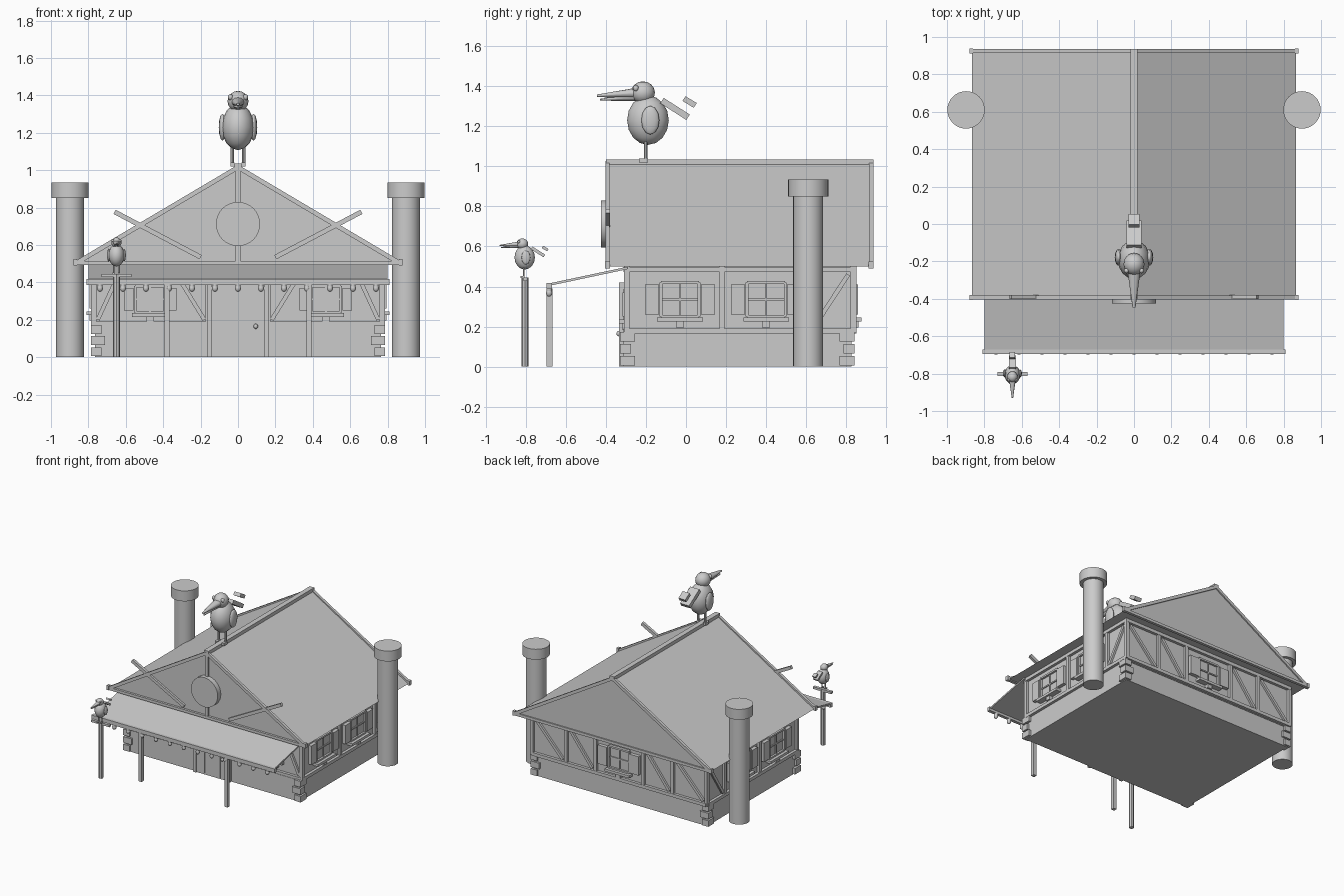
import bpy
import math
from mathutils import Vector, Matrix

if "Cube" in bpy.data.objects:
    bpy.data.objects.remove(bpy.data.objects["Cube"], do_unlink=True)

grey = bpy.data.materials.new("plain_grey")
grey.use_nodes = True
grey.diffuse_color = (0.6, 0.6, 0.6, 1)
grey.node_tree.nodes["Principled BSDF"].inputs["Base Color"].default_value = (0.6, 0.6, 0.6, 1)
round_parts = []


def finish(name, smooth=False):
    ob = bpy.context.object
    ob.name = name
    ob.data.materials.append(grey)
    if smooth:
        round_parts.append(ob)
    return ob


def mesh(name, verts, faces):
    me = bpy.data.meshes.new(name)
    me.from_pydata(verts, [], faces)
    me.materials.append(grey)
    ob = bpy.data.objects.new(name, me)
    bpy.context.collection.objects.link(ob)
    return ob


def beam(name, p, q, normal, width, depth):
    """Box from p to q, depth along normal, width across both."""
    p, q = Vector(p), Vector(q)
    along = (q - p).normalized()
    n = Vector(normal).normalized() * depth / 2
    w = along.cross(n).normalized() * width / 2
    verts = [e + i * w + j * n for e in (p, q) for i, j in ((-1, -1), (1, -1), (1, 1), (-1, 1))]
    faces = [(3, 2, 1, 0), (4, 5, 6, 7)] + [(i, (i + 1) % 4, (i + 1) % 4 + 4, i + 4) for i in range(4)]
    return mesh(name, verts, faces)


def box(name, x0, x1, y0, y1, z0, z1):
    x, y = (x0 + x1) / 2, (y0 + y1) / 2
    return beam(name, (x, y, z0), (x, y, z1), (0, 1, 0), abs(x1 - x0), abs(y1 - y0))


def ball(name, loc, size, segs=16):
    bpy.ops.mesh.primitive_uv_sphere_add(segments=segs, ring_count=segs // 2, radius=1, location=loc)
    bpy.context.object.scale = size
    return finish(name, True)


def rod(name, p, q, r1, r2=None, segs=32):
    p, q = Vector(p), Vector(q)
    d = q - p
    bpy.ops.mesh.primitive_cone_add(vertices=segs, radius1=r1, radius2=r1 if r2 is None else r2,
                                    depth=d.length, location=(p + q) / 2)
    bpy.context.object.rotation_euler = d.to_track_quat('Z', 'Y').to_euler()
    return finish(name, True)


# Wall planes: origin, horizontal direction, outward normal
WALLS = {
    "front": (Vector((0, -0.29, 0)), Vector((1, 0, 0)), Vector((0, -1, 0))),
    "back": (Vector((0, 0.83, 0)), Vector((1, 0, 0)), Vector((0, 1, 0))),
    "left": (Vector((0.765, 0, 0)), Vector((0, 1, 0)), Vector((1, 0, 0))),
    "right": (Vector((-0.765, 0, 0)), Vector((0, 1, 0)), Vector((-1, 0, 0))),
}


def on_wall(side, name, u0, z0, u1, z1, width, depth=0.02):
    o, u, n = WALLS[side]
    lift = o + n * depth / 2
    up = Vector((0, 0, 1))
    return beam(side + "_" + name, lift + u * u0 + up * z0, lift + u * u1 + up * z1, n, width, depth)


def window(side, u, half, z0, z1, shutter):
    mid = (z0 + z1) / 2
    on_wall(side, "window_pane", u, z0, u, z1, half * 2, 0.006)
    for s in (-1, 1):
        on_wall(side, "window_jamb", u + s * half, z0, u + s * half, z1, 0.014, 0.022)
        c = u + s * (half + shutter / 2 + 0.01)
        on_wall(side, "shutter", c, z0 + 0.01, c, z1 - 0.01, shutter, 0.028)
    for z in (z0, z1):
        on_wall(side, "window_rail", u - half, z, u + half, z, 0.014, 0.022)
    on_wall(side, "window_mullion", u, z0, u, z1, 0.01, 0.014)
    on_wall(side, "window_crossbar", u - half, mid, u + half, mid, 0.01, 0.014)
    on_wall(side, "sill", u - half * 1.2, z0 - 0.015, u + half * 1.2, z0 - 0.015, 0.02, 0.045)
    on_wall(side, "sill_bracket", u, z0 - 0.055, u, z0 - 0.025, 0.04, 0.03)


# House body
box("foundation", -0.765, 0.765, -0.315, 0.825, 0, 0.17)
box("upper_walls", -0.765, 0.765, -0.29, 0.83, 0.16, 0.51)
for sx in (-1, 1):
    for y, sy in ((-0.33, 1), (0.84, -1)):
        for i, z in enumerate((0.005, 0.065, 0.125)):
            a, b = (0.075, 0.055) if i % 2 else (0.055, 0.075)
            box("corner_block", sx * 0.785, sx * (0.785 - a), y, y + sy * b, z, z + 0.048)

# Timber framing
POSTS = {
    "front": (-0.77, -0.38, -0.16, 0.16, 0.38, 0.77),
    "back": (-0.77, -0.47, -0.21, 0.21, 0.47, 0.77),
    "left": (-0.295, 0.18, 0.62, 0.835),
    "right": (-0.295, 0.18, 0.62, 0.835),
}
BRACES = {
    "front": ((-0.75, -0.63), (-0.18, -0.34), (0.18, 0.34), (0.75, 0.63)),
    "back": ((-0.74, -0.5), (-0.44, -0.24), (0.24, 0.44), (0.5, 0.74)),
    "left": ((0.64, 0.81),),
    "right": ((0.64, 0.81),),
}
for side, posts in POSTS.items():
    for u in posts:
        on_wall(side, "post", u, 0.17, u, 0.5, 0.026)
    for z in (0.178, 0.485):
        on_wall(side, "rail", posts[0], z, posts[-1], z, 0.026, 0.022)
    for a, b in BRACES[side]:
        on_wall(side, "brace", a, 0.2, b, 0.46, 0.022, 0.016)

# Windows
for x in (-0.47, 0.47):
    window("front", x, 0.08, 0.24, 0.38, 0.05)
window("back", 0, 0.09, 0.25, 0.42, 0.08)
for side in ("left", "right"):
    for y in (-0.03, 0.40):
        window(side, y, 0.095, 0.25, 0.42, 0.07)

# Door
box("door", -0.14, 0.14, -0.325, -0.28, 0, 0.4)
for x in (-0.15, 0.15):
    box("door_post", x - 0.012, x + 0.012, -0.335, -0.28, 0, 0.42)
for x in (-0.07, 0, 0.07):
    box("door_batten", x - 0.004, x + 0.004, -0.33, -0.32, 0.01, 0.39)
ball("door_knob", (0.095, -0.335, 0.165), (0.012, 0.012, 0.014), 12)

# Main roof
ends = [(x, y, z) for y in (-0.385, 0.925) for x, z in ((-0.865, 0.5), (0.865, 0.5), (0, 1.02))]
mesh("roof", ends, [(0, 1, 2), (5, 4, 3), (0, 3, 4, 1), (1, 4, 5, 2), (2, 5, 3, 0)])
box("ridge_beam", -0.02, 0.02, -0.4, 0.935, 1.0, 1.035)
for end, y in (("front", -0.392), ("back", 0.924)):
    for s in (-1, 1):
        beam(end + "_rake", (s * 0.87, y, 0.5), (0, y, 1.015), (0, 1, 0), 0.024, 0.022)
        box(end + "_eave_end", s * 0.86, s * 0.88, y - 0.013, y + 0.013, 0.49, 0.525)
    beam(end + "_tie_beam", (-0.87, y, 0.503), (0.87, y, 0.503), (0, 1, 0), 0.022, 0.022)
box("gable_post", -0.013, 0.013, -0.4, -0.38, 0.51, 1.01)
for s in (-1, 1):
    beam("gable_brace", (s * 0.66, -0.39, 0.777), (s * 0.2, -0.39, 0.535), (0, 1, 0), 0.025, 0.022)
rod("gable_disc", (0, -0.425, 0.712), (0, -0.385, 0.712), 0.118)

# Awning, its posts and hanging lamps
beam("awning", (0, -0.29, 0.493), (0, -0.69, 0.408), (0, -0.2, 1), 1.6, 0.012)
box("awning_beam", -0.81, 0.81, -0.695, -0.67, 0.387, 0.418)
for x in (-0.38, 0.38):
    box("awning_post", x - 0.014, x + 0.014, -0.695, -0.667, 0, 0.39)
for k in range(-6, 7):
    ball("lamp", (k * 0.123, -0.683, 0.368), (0.016, 0.016, 0.019), 12)
    rod("lamp_cap", (k * 0.123, -0.683, 0.375), (k * 0.123, -0.683, 0.39), 0.014, segs=12)

# Chimneys
for s in (-1, 1):
    rod("chimney", (s * 0.898, 0.61, 0), (s * 0.898, 0.61, 0.86), 0.075)
    rod("chimney_cap", (s * 0.898, 0.61, 0.85), (s * 0.898, 0.61, 0.933), 0.1)


def bird(prefix, origin, k):
    """Perched bird; origin is the spot below the body, k its scale."""
    def at(x, y, z):
        return Vector(origin) + Vector((x, y, z)) * k

    def size(*v):
        return [c * k for c in v]
    ball(prefix + "_body", at(0, 0, 0.2), size(0.087, 0.104, 0.123))
    ball(prefix + "_head", at(0, -0.025, 0.338), size(0.056, 0.06, 0.056))
    up = rod(prefix + "_upper_beak", at(0, -0.06, 0.335), at(0, -0.255, 0.322), 0.035 * k, 0.008 * k, 12)
    low = rod(prefix + "_lower_beak", at(0, -0.06, 0.315), at(0, -0.24, 0.302), 0.025 * k, 0.006 * k, 12)
    for part in (up, low):
        part.scale.y = 0.75
    for s in (-1, 1):
        ball(prefix + "_eye", at(s * 0.04, -0.06, 0.36), size(0.014, 0.014, 0.016), 12)
        ball(prefix + "_wing", at(s * 0.083, 0.012, 0.2), size(0.02, 0.045, 0.072), 12)
        rod(prefix + "_leg", at(s * 0.03, -0.01, 0), at(s * 0.03, -0.01, 0.1), 0.009 * k, segs=8)
        beam(prefix + "_foot", at(s * 0.03, -0.045, 0), at(s * 0.03, 0.0, 0), (0, 0, 1), 0.022 * k, 0.02 * k)
    slope = (0, 0.55, 0.83)
    beam(prefix + "_tail", at(0, 0.07, 0.298), at(0, 0.2, 0.215), slope, 0.08 * k, 0.032 * k)
    beam(prefix + "_tail_feather", at(0, 0.18, 0.308), at(0, 0.236, 0.274), slope, 0.06 * k, 0.028 * k)


bird("ridge_bird", (0, -0.19, 1.03), 1.0)

# Perch pole with the small bird
rod("perch_pole", (-0.65, -0.803, 0), (-0.65, -0.803, 0.445), 0.018, segs=8)
box("perch_bar", -0.73, -0.57, -0.812, -0.79, 0.428, 0.446)
bird("perch_bird", (-0.65, -0.805, 0.447), 0.49)

# Smooth shading on round parts
bpy.ops.object.select_all(action='DESELECT')
for ob in round_parts:
    ob.select_set(True)
bpy.context.view_layer.objects.active = round_parts[0]
bpy.ops.object.shade_smooth_by_angle(angle=math.radians(35))
